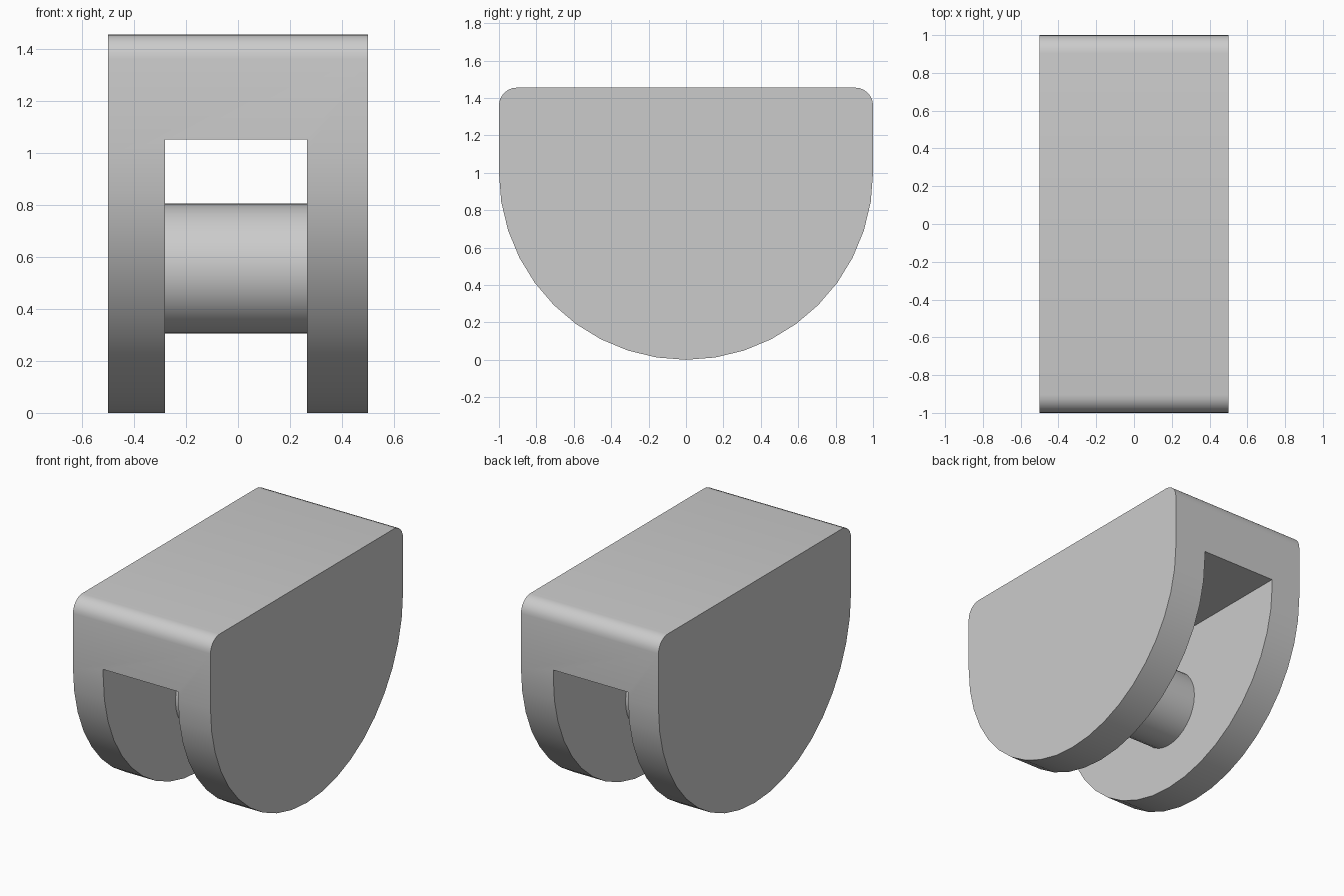
import bpy, bmesh
from math import sin, cos, pi, radians

if "Cube" in bpy.data.objects:
    bpy.data.objects.remove(bpy.data.objects["Cube"])

TOP, HALF_WIDTH, CORNER = 1.455, 0.5, 0.095
SLOT_RIGHT, SLOT_LEFT, SLOT_TOP = -0.28, 0.265, 1.05

grey = bpy.data.materials.new("plain grey")
grey.use_nodes = True
colour = (0.6, 0.6, 0.6, 1)
grey.diffuse_color = colour
grey.node_tree.nodes["Principled BSDF"].inputs["Base Color"].default_value = colour


def arc(cy, cz, radius, start, end, steps):
    """Points of an arc in the YZ plane."""
    angles = [radians(start + (end - start) * i / steps) for i in range(steps + 1)]
    return [(cy + radius * cos(a), cz + radius * sin(a)) for a in angles]


def extrude_profile(name, points, x0, x1):
    """Closed YZ profile extruded along X."""
    bm = bmesh.new()
    face = bm.faces.new([bm.verts.new((x0, y, z)) for y, z in points])
    result = bmesh.ops.extrude_face_region(bm, geom=[face])
    moved = [v for v in result["geom"] if isinstance(v, bmesh.types.BMVert)]
    bmesh.ops.translate(bm, verts=moved, vec=(x1 - x0, 0, 0))
    bmesh.ops.recalc_face_normals(bm, faces=bm.faces)
    mesh = bpy.data.meshes.new(name)
    bm.to_mesh(mesh)
    bm.free()
    mesh.materials.append(grey)
    obj = bpy.data.objects.new(name, mesh)
    bpy.context.collection.objects.link(obj)
    return obj


def activate(obj):
    bpy.ops.object.select_all(action="DESELECT")
    obj.select_set(True)
    bpy.context.view_layer.objects.active = obj


# Bracket body: half-round below, rounded corners on top
outline = arc(0, 1, 1, 180, 360, 20)
outline += arc(1 - CORNER, TOP - CORNER, CORNER, 0, 90, 6)
outline += arc(CORNER - 1, TOP - CORNER, CORNER, 90, 180, 6)
body = extrude_profile("bracket_body", outline, -HALF_WIDTH, HALF_WIDTH)

# Slot between the two cheeks
slot = [(-2, -1), (2, -1), (2, SLOT_TOP), (-2, SLOT_TOP)]
cutter = extrude_profile("slot_cutter", slot, SLOT_RIGHT, SLOT_LEFT)
cutter.hide_render = True
cut = body.modifiers.new("slot", "BOOLEAN")
cut.operation = "DIFFERENCE"
cut.solver = "EXACT"
cut.object = cutter
activate(body)
bpy.ops.object.modifier_apply(modifier=cut.name)
bpy.data.objects.remove(cutter)

# Axle pin joining the cheeks
circle = arc(0, 0.555, 0.25, 0, 360, 32)[:-1]
pin = extrude_profile("axle_pin", circle, SLOT_RIGHT - 0.005, SLOT_LEFT + 0.005)

for part in (body, pin):
    activate(part)
    bpy.ops.object.shade_smooth_by_angle(angle=radians(30))
